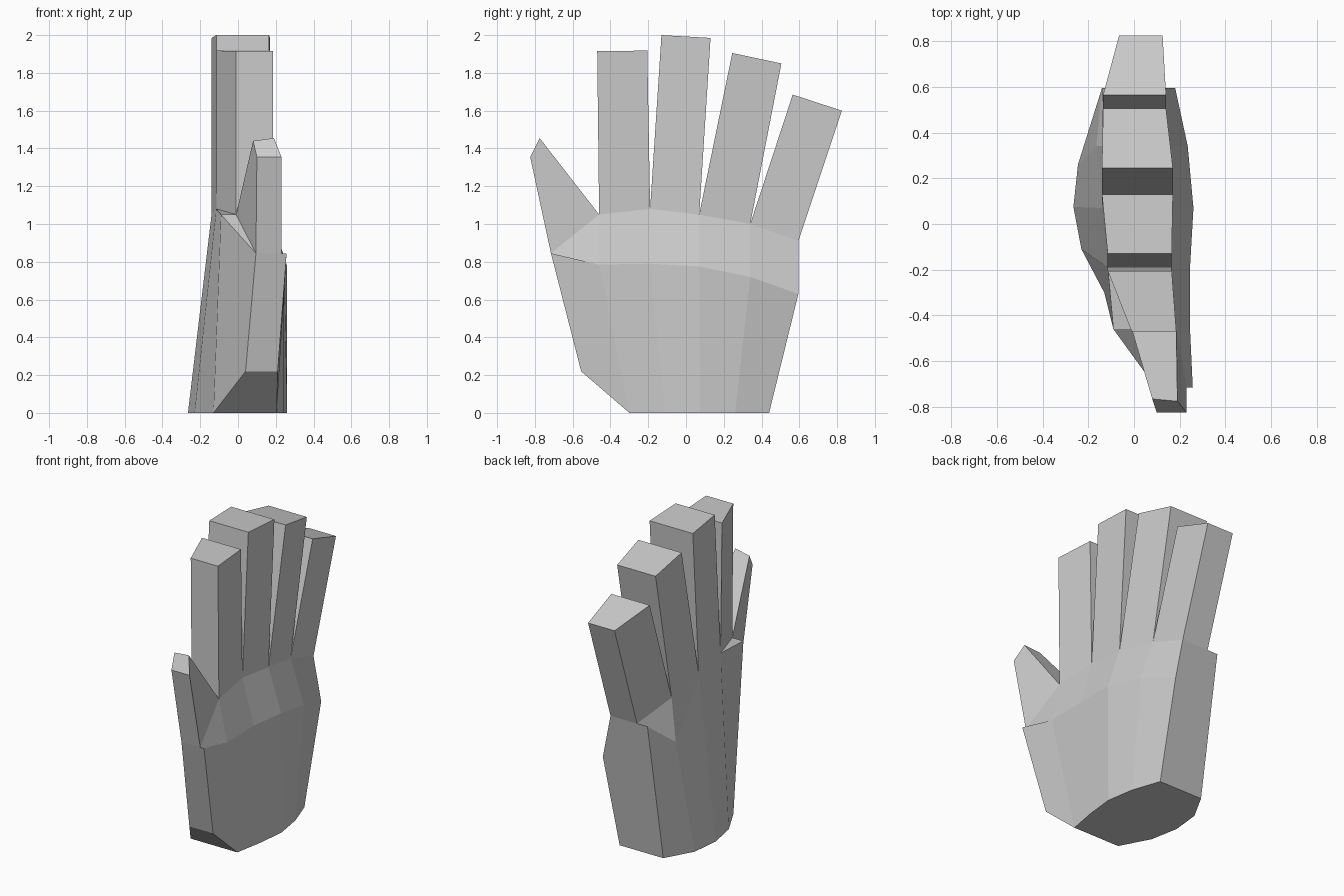
import bpy, bmesh
from mathutils import Vector

if "Cube" in bpy.data.objects:
    bpy.data.objects.remove(bpy.data.objects["Cube"])


def loft(name, rings):
    """Closed flat-shaded solid through equal-length rings, capped at both ends."""
    bm = bmesh.new()
    rows = [[bm.verts.new(p) for p in ring] for ring in rings]
    n = len(rows[0])
    for a, b in zip(rows, rows[1:]):
        for i in range(n):
            j = (i + 1) % n
            bm.faces.new((a[i], a[j], b[j], b[i]))
    bm.faces.new(rows[0])
    bm.faces.new(rows[-1])
    bmesh.ops.remove_doubles(bm, verts=bm.verts, dist=0.0005)
    bmesh.ops.recalc_face_normals(bm, faces=bm.faces)
    mesh = bpy.data.meshes.new(name)
    bm.to_mesh(mesh)
    bm.free()
    obj = bpy.data.objects.new(name, mesh)
    bpy.context.collection.objects.link(obj)
    return obj


# Knuckle line, thumb side to little-finger side: y, z, x of inner and outer face
knuckles = [(-0.715, 0.845, 0.095, 0.23), (-0.46, 1.05, -0.01, 0.185),
            (-0.19, 1.08, -0.115, 0.165), (0.07, 1.05, -0.14, 0.17),
            (0.34, 1.0, -0.135, 0.14), (0.595, 0.91, -0.065, 0.125)]

# Wrist outline below each knuckle: y, z, inner x, outer x
wrist = [(-0.555, 0.22, 0.04, 0.21), (-0.30, 0, -0.13, 0.205),
         (-0.11, 0, -0.23, 0.24), (0.075, 0, -0.265, 0.26),
         (0.26, 0, -0.245, 0.23), (0.44, 0, -0.145, 0.168)]

# Edge of the bevelled band on the outer side (x, z) and top of the inner side (x, z)
band = [(0.257, 0.845), (0.245, 0.785), (0.245, 0.79), (0.26, 0.775), (0.235, 0.72), (0.18, 0.63)]
inner = [(0.095, 0.845), (-0.09, 1.05), (-0.115, 1.08), (-0.14, 1.05), (-0.165, 0.72), (-0.14, 0.91)]

# Palm: lofted column by column across the hand
columns = []
for (y, z, a, b), (wy, wz, wa, wb), (bx, bz), (ix, iz) in zip(knuckles, wrist, band, inner):
    columns.append([(wa, wy, wz), (ix, y, iz), (a, y, z), (b, y, z), (bx, y, bz), (wb, wy, wz)])
loft("palm", columns)

# Straight fingers: tip edges as (y, z) pairs, keeping the thickness of the knuckles
tips = {"index_finger": ((-0.47, 1.915), (-0.205, 1.918)),
        "middle_finger": ((-0.13, 2.0), (0.13, 1.985)),
        "ring_finger": ((0.245, 1.905), (0.505, 1.85)),
        "little_finger": ((0.565, 1.685), (0.825, 1.60))}


def knuckle_ring(i):
    (y0, z0, a0, b0), (y1, z1, a1, b1) = knuckles[i:i + 2]
    return [(a0, y0, z0), (b0, y0, z0), (b1, y1, z1), (a1, y1, z1)]


for i, (name, tip) in enumerate(tips.items(), start=1):
    base = knuckle_ring(i)
    ends = (tip[0], tip[0], tip[1], tip[1])
    loft(name, [base, [(p[0], *e) for p, e in zip(base, ends)]])

# Thumb: tapers to a small slanted tip
loft("thumb", [knuckle_ring(0),
               [(0.10, -0.825, 1.355), (0.23, -0.825, 1.355),
                (0.19, -0.775, 1.455), (0.08, -0.765, 1.44)]])
